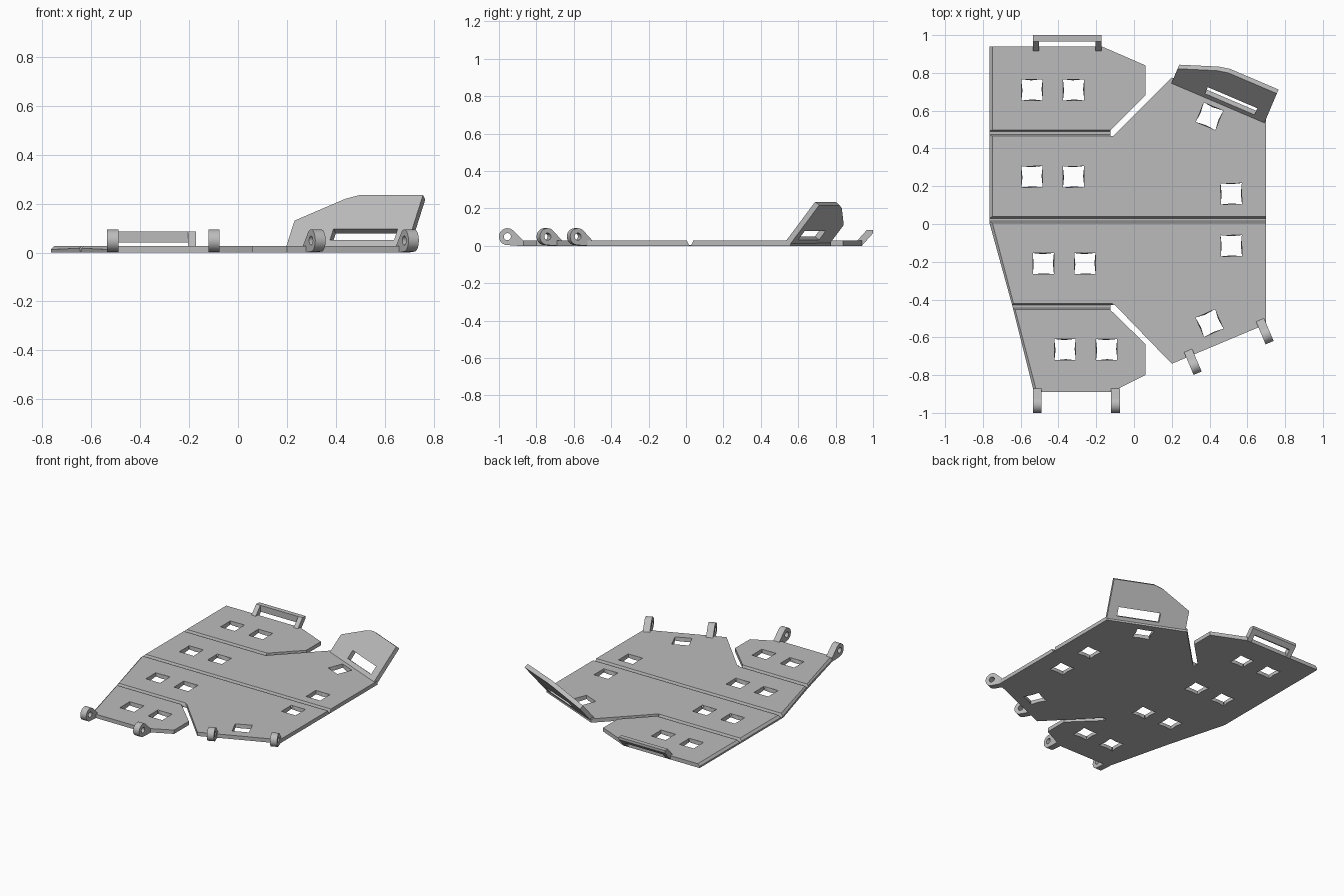
import bpy, bmesh
from math import sin, cos, radians, hypot
from mathutils import Vector as V

cube = bpy.data.objects.get("Cube")
if cube:
    bpy.data.objects.remove(cube, do_unlink=True)

GREY = (0.5, 0.5, 0.5, 1)
mat = bpy.data.materials.new("light grey")
mat.use_nodes = True
mat.diffuse_color = GREY
mat.node_tree.nodes["Principled BSDF"].inputs["Base Color"].default_value = GREY

T = 0.027                       # sheet thickness
X, Y, Z = V((1, 0, 0)), V((0, 1, 0)), V((0, 0, 1))


def prism(name, pts, origin, ax, ay, depth, end=None):
    """Solid between a flat profile and its copy (or a second profile) moved by depth."""
    bm = bmesh.new()
    place = lambda p: V(origin) + ax * p[0] + ay * p[1]
    a = [bm.verts.new(place(p)) for p in pts]
    b = [bm.verts.new(place(p) + depth) for p in (end or pts)]
    bm.faces.new(a)
    bm.faces.new(b[::-1])
    for i in range(len(a)):
        j = (i + 1) % len(a)
        bm.faces.new((a[i], b[i], b[j], a[j]))
    bmesh.ops.recalc_face_normals(bm, faces=bm.faces)
    me = bpy.data.meshes.new(name)
    bm.to_mesh(me)
    bm.free()
    me.materials.append(mat)
    ob = bpy.data.objects.new(name, me)
    bpy.context.collection.objects.link(ob)
    return ob


def activate(ob):
    bpy.ops.object.select_all(action='DESELECT')
    ob.select_set(True)
    bpy.context.view_layer.objects.active = ob


def cut(ob, cutter):
    cutter.hide_render = True
    mod = ob.modifiers.new("cut", 'BOOLEAN')
    mod.operation, mod.solver, mod.object = 'DIFFERENCE', 'EXACT', cutter
    activate(ob)
    bpy.ops.object.modifier_apply(modifier=mod.name)
    bpy.data.objects.remove(cutter, do_unlink=True)


# Folding base sheet with its two diagonal slits
outline = [(-0.765, 0.94), (-0.17, 0.94), (0.06, 0.84), (0.06, 0.68), (-0.125, 0.495),
           (-0.125, 0.465), (-0.11, 0.465), (0.2, 0.775), (0.7, 0.56), (0.7, -0.53),
           (0.2, -0.74), (-0.1, -0.43), (-0.125, -0.43), (-0.125, -0.455), (0.06, -0.635),
           (0.06, -0.8), (-0.12, -0.89), (-0.53, -0.89), (-0.645, -0.43), (-0.765, 0.005)]
base = prism("base_sheet", outline, (0, 0, 0), X, Y, Z * T)

# Hinge grooves with sloping walls
groove = [(-0.018, T + 0.003), (-0.007, 0.005), (0.007, 0.005), (0.018, T + 0.003)]
for y, x1 in ((0.482, -0.115), (0.022, 0.8), (-0.437, -0.115)):
    cut(base, prism("groove", groove, (-0.9, y, 0), Y, Z, X * (x1 + 0.9)))

# Chamfer along the left-hand upper rim
for (xa, ya), (xb, yb) in (((-0.765, 1.0), (-0.765, 0.005)), ((-0.765, 0.005), (-0.525, -0.91))):
    along = V((xb - xa, yb - ya, 0))
    inward = Z.cross(along).normalized()
    tri = [(-0.02, T + 0.02), (-0.02, T - 0.035), (0.035, T + 0.02)]
    cut(base, prism("chamfer", tri, (xa, ya, 0), inward, Z, along))

# Strap windows, slightly pinched towards the underside
SIZE, PINCH = 0.056, 0.05
corners = [(-1, -1), (0, -1), (1, -1), (1, 0), (1, 1), (0, 1), (-1, 1), (-1, 0)]
lower = [(a * (SIZE if b else PINCH), b * (SIZE if a else PINCH)) for a, b in corners]
upper = [(a * SIZE, b * SIZE) for a, b in corners]
windows = [(x, y, 0) for xs, y in (((-0.54, -0.32), 0.71), ((-0.54, -0.32), 0.25),
                                   ((-0.48, -0.26), -0.21), ((-0.365, -0.145), -0.665))
           for x in xs]
windows += [(0.515, 0.16, 0), (0.515, -0.115, 0), (0.4, 0.57, -23), (0.4, -0.525, 23)]
for x, y, deg in windows:
    a = radians(deg)
    cut(base, prism("window", lower, (x, y, -0.005), V((cos(a), sin(a), 0)),
                    V((-sin(a), cos(a), 0)), Z * (T + 0.01), upper))

# Raised corner flap with a strap slot
u = V((0.92, -0.392, 0)).normalized()
n = V((0.392, 0.92, 0)).normalized()
w = n * cos(radians(51)) + Z * sin(radians(51))
m = u.cross(w)
hinge = V((0.198, 0.745, T))
flap = prism("flap", [(0, 0), (0, 0.133), (0.196, 0.248), (0.255, 0.268),
                      (0.535, 0.268), (0.535, 0)], hinge, u, w, m * -0.03)
cut(flap, prism("slot", [(0.185, 0.03), (0.47, 0.03), (0.47, 0.09), (0.185, 0.09)],
                hinge + m * 0.05, u, w, m * -0.15))

# Back handle: two sloping arms and a bar
arm = [(0.915, T), (0.967, 0.085), (1.0, 0.085), (1.0, 0.067), (0.94, 0), (0.915, 0)]
for side, x in (("right", -0.535), ("left", -0.205)):
    prism("handle_arm_" + side, arm, (x, 0, 0), Y, Z, X * 0.033)
bar = [(0.967, 0.085), (1.0, 0.085), (1.0, 0.067), (0.975, 0.04), (0.967, 0.04)]
prism("handle_bar", bar, (-0.505, 0, 0), Y, Z, X * 0.305)

# Front hinge lugs: round eye with a tapering tail
R, WIDE = 0.045, 0.046
ring = lambda r, a: (R + r * cos(radians(a)), 0.049 + r * sin(radians(a)))
profile = [ring(R, 40 + 7.5 * i) for i in range(31)] + [(0.1, 0), (0.13, 0), (0.13, T)]
hole = [ring(0.019, 15 * i) for i in range(24)]
lugs = [(-0.512, -1.0, 0, -1), (-0.098, -1.0, 0, -1),
        (0.337, -0.79, 0.39, -0.92), (0.718, -0.628, 0.39, -0.92)]
for i, (x, y, dx, dy) in enumerate(lugs):
    inward = -V((dx, dy, 0)).normalized()
    side = inward.cross(Z)
    tip = V((x, y, 0))
    lug = prism("lug_%d" % (i + 1), profile, tip - side * WIDE / 2, inward, Z, side * WIDE)
    cut(lug, prism("eye", hole, tip - side * WIDE, inward, Z, side * WIDE * 2))
    activate(lug)
    bpy.ops.object.shade_smooth_by_angle(angle=radians(30))
